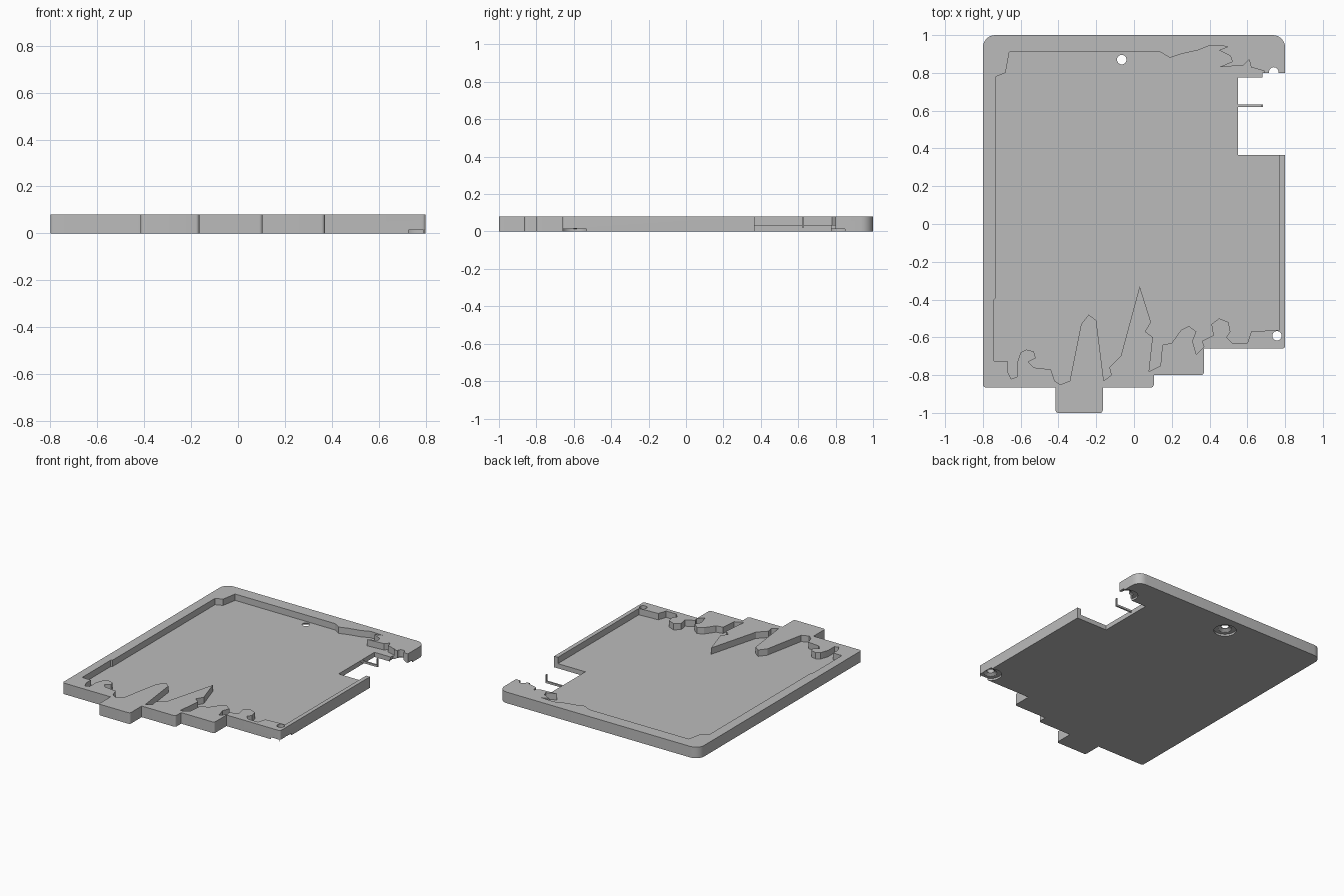
import bpy
import bmesh
import math
from mathutils import Vector

cube = bpy.data.objects.get("Cube")
if cube:
    bpy.data.objects.remove(cube, do_unlink=True)

HEIGHT = 0.08
FLOOR = 0.034

grey = bpy.data.materials.new("plain grey")
grey.use_nodes = True
grey.diffuse_color = (0.5, 0.5, 0.5, 1)
grey.node_tree.nodes["Principled BSDF"].inputs["Base Color"].default_value = grey.diffuse_color


def make_object(name, bm):
    """Turn a bmesh into a linked object."""
    bmesh.ops.recalc_face_normals(bm, faces=bm.faces)
    mesh = bpy.data.meshes.new(name)
    bm.to_mesh(mesh)
    bm.free()
    mesh.materials.append(grey)
    obj = bpy.data.objects.new(name, mesh)
    bpy.context.collection.objects.link(obj)
    return obj


def prism(name, points, bottom, top):
    """Extrude a flat outline straight up."""
    bm = bmesh.new()
    face = bm.faces.new([bm.verts.new((x, y, bottom)) for x, y in points])
    result = bmesh.ops.extrude_face_region(bm, geom=[face])
    moved = [v for v in result["geom"] if isinstance(v, bmesh.types.BMVert)]
    bmesh.ops.translate(bm, verts=moved, vec=(0, 0, top - bottom))
    return make_object(name, bm)


def rounded(corners, steps=6):
    """Round each (x, y, radius) right-angled corner of an outline."""
    points = []
    for i, (x, y, radius) in enumerate(corners):
        here = Vector((x, y))
        if radius == 0:
            points.append(here)
            continue
        before = (Vector(corners[i - 1][:2]) - here).normalized() * radius
        after = (Vector(corners[(i + 1) % len(corners)][:2]) - here).normalized() * radius
        centre = here + before + after
        for s in range(steps + 1):
            angle = math.pi / 2 * s / steps
            points.append(centre - after * math.cos(angle) - before * math.sin(angle))
    return points


def lathe(name, centre, profile, sides=32):
    """Closed solid of revolution from (radius, z) pairs."""
    bm = bmesh.new()
    rings = []
    for radius, z in profile:
        rings.append([bm.verts.new((centre[0] + radius * math.cos(math.tau * i / sides),
                                    centre[1] + radius * math.sin(math.tau * i / sides), z))
                      for i in range(sides)])
    for low, high in zip(rings, rings[1:]):
        for i in range(sides):
            j = (i + 1) % sides
            bm.faces.new((low[i], low[j], high[j], high[i]))
    bm.faces.new(rings[0])
    bm.faces.new(rings[-1])
    return make_object(name, bm)


def cut(target, cutter):
    """Subtract the cutter from the target, then discard the cutter."""
    cutter.hide_render = True
    modifier = target.modifiers.new("cut", "BOOLEAN")
    modifier.operation = "DIFFERENCE"
    modifier.solver = "EXACT"
    modifier.object = cutter
    bpy.context.view_layer.objects.active = target
    bpy.ops.object.modifier_apply(modifier=modifier.name)
    bpy.data.objects.remove(cutter, do_unlink=True)


# Outer plate with front steps, tab and side notch
small, large = 0.015, 0.065
plate = prism("tray_plate", rounded([
    (-0.8, -0.865, small), (-0.415, -0.865, 0), (-0.415, -1, small),
    (-0.165, -1, small), (-0.165, -0.865, 0), (0.105, -0.865, small),
    (0.105, -0.8, 0), (0.37, -0.8, small), (0.37, -0.66, 0),
    (0.8, -0.66, small), (0.8, 0.365, 0), (0.55, 0.365, 0),
    (0.55, 0.775, 0), (0.68, 0.775, 0), (0.68, 0.8, 0),
    (0.8, 0.8, 0), (0.8, 1, large), (-0.8, 1, large),
]), 0, HEIGHT)

# Recess outline in hundredths: ragged front edge, left to right
front_edge = [
    (-74, -72.5), (-67, -72.5), (-67, -78), (-65, -82), (-62, -81),
    (-62, -74), (-60, -68), (-57, -66.5), (-53, -67.5), (-52, -71),
    (-56, -73), (-53, -76), (-44, -77), (-42, -83), (-39, -85), (-34, -83),
    (-28, -53), (-24, -48), (-20, -51), (-16, -83), (-12, -80), (-13, -76),
    (-7, -70), (3, -33), (9, -52), (6, -57), (10, -60), (8, -78),
    (14, -75), (15, -64), (20, -63), (25, -56), (29, -54), (33, -57),
    (31, -62), (33, -69), (37, -65), (36, -62), (42, -59), (41, -53),
    (45, -50), (50, -52), (51, -57), (49, -60), (52, -63), (60, -63),
    (62, -57), (77, -56),
]
# Right side through the notch, then ragged back edge, right to left
back_edge = [
    (77, 50), (69, 50), (69, 81), (62, 83), (61, 87), (58, 84), (45, 83),
    (52, 86), (51, 89), (45, 92), (50, 94), (40, 94.5), (34, 92),
    (25, 90), (19, 88), (14, 91), (-66, 91), (-68, 80), (-73, 78),
    (-73, -39), (-74, -40),
]
recess = [(x / 100, y / 100) for x, y in front_edge + back_edge]
cut(plate, prism("recess_cutter", recess, FLOOR, HEIGHT + 0.05))

# Screw holes, counterbored from beneath
hole_profile = [(0.075, -0.02), (0.075, 0.014), (0.045, 0.014),
                (0.025, 0.028), (0.025, HEIGHT + 0.02)]
for centre in [(-0.065, 0.87), (0.757, -0.592), (0.74, 0.805)]:
    cut(plate, lathe("hole_cutter", centre, hole_profile))


# Thin clip arm in the side notch with an upright end
def box(name, x0, x1, y0, y1, z0, z1):
    return prism(name, [(x0, y0), (x1, y0), (x1, y1), (x0, y1)], z0, z1)


box("clip_arm", 0.545, 0.683, 0.62, 0.632, 0.02, FLOOR)
box("clip_upright", 0.673, 0.683, 0.62, 0.632, FLOOR, HEIGHT)

# Smooth the rounded corners and holes, keep edges sharp
bpy.ops.object.select_all(action="DESELECT")
plate.select_set(True)
bpy.context.view_layer.objects.active = plate
bpy.ops.object.shade_smooth_by_angle(angle=math.radians(25))
